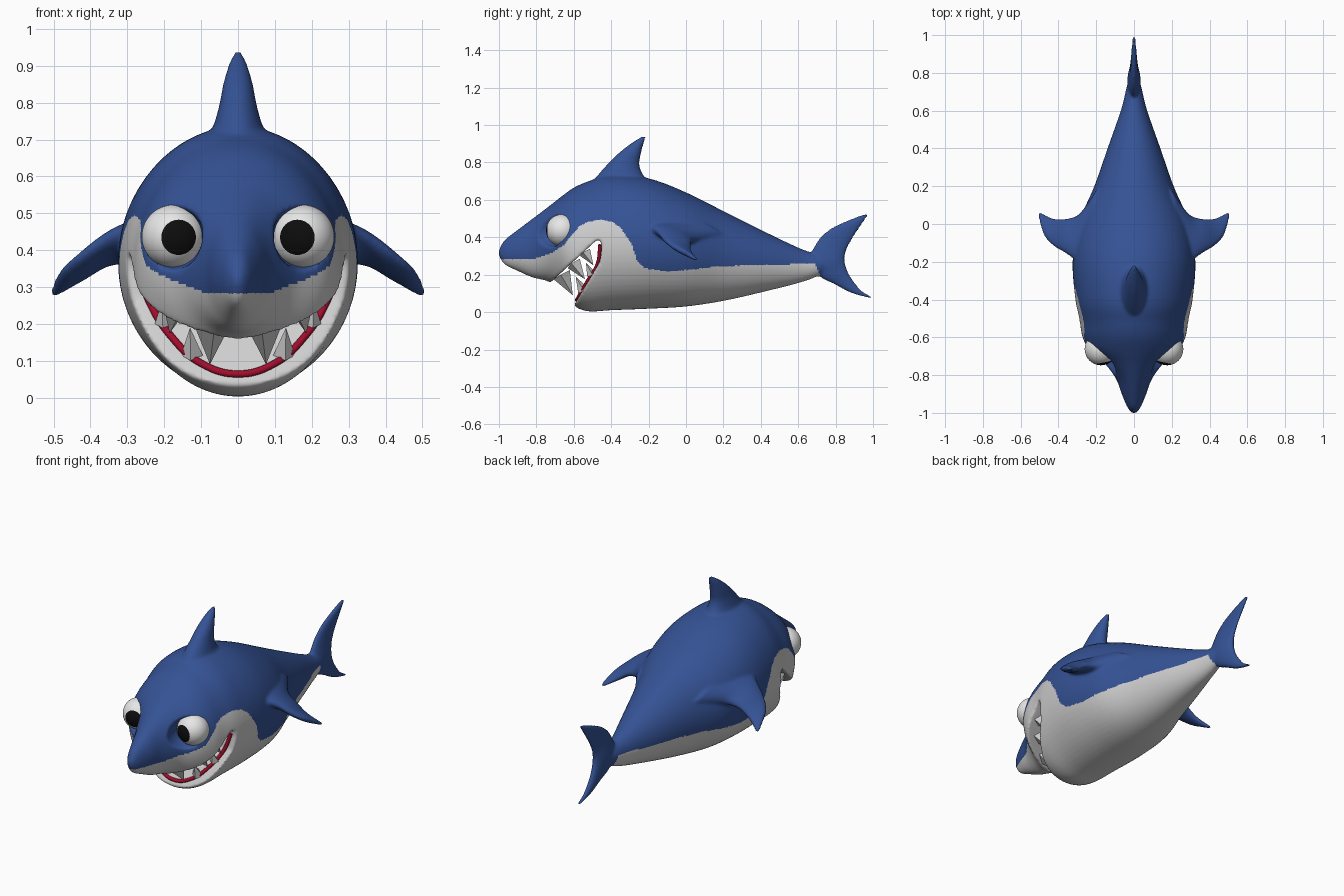
import bpy, bmesh, math
from mathutils import Vector, Matrix

if "Cube" in bpy.data.objects:
    bpy.data.objects.remove(bpy.data.objects["Cube"])


def material(name, rgb):
    m = bpy.data.materials.new(name)
    m.use_nodes = True
    m.diffuse_color = (*rgb, 1)
    bsdf = m.node_tree.nodes["Principled BSDF"]
    bsdf.inputs["Base Color"].default_value = (*rgb, 1)
    bsdf.inputs["Roughness"].default_value = 0.6
    return m


BLUE = material("deep blue", (0.035, 0.085, 0.30))
PALE = material("pale belly", (0.62, 0.62, 0.62))
WHITE = material("eye white", (0.8, 0.8, 0.8))
BLACK = material("pupil black", (0.004, 0.004, 0.004))
RED = material("gum red", (0.36, 0.004, 0.025))


def finish(bm, name, *mats):
    bmesh.ops.recalc_face_normals(bm, faces=bm.faces)
    me = bpy.data.meshes.new(name)
    bm.to_mesh(me)
    bm.free()
    for m in mats:
        me.materials.append(m)
    ob = bpy.data.objects.new(name, me)
    bpy.context.collection.objects.link(ob)
    return ob


def select(*obs):
    bpy.ops.object.select_all(action='DESELECT')
    for o in obs:
        o.select_set(True)
    bpy.context.view_layer.objects.active = obs[0]


def spline(rows, steps=5):
    """Catmull-Rom blend through rows of vectors."""
    out = []
    for i in range(len(rows) - 1):
        quad = [rows[min(max(i + k, 0), len(rows) - 1)] for k in (-1, 0, 1, 2)]
        for s in range(steps):
            t = s / steps
            out.append([0.5 * (2 * q + (r - p) * t + (2 * p - 5 * q + 4 * r - u) * t * t
                               + (3 * q - p - 3 * r + u) * t ** 3)
                        for p, q, r, u in zip(*quad)])
    return out + [rows[-1]]


def loft(name, rows, sides=40):
    """Skin elliptical rings, each given as centre and two half axes."""
    bm = bmesh.new()
    rings = []
    for c, a, b in spline(rows):
        angles = [2 * math.pi * k / sides for k in range(sides)]
        rings.append([bm.verts.new(c + a * math.cos(t) + b * math.sin(t)) for t in angles])
    for r, s in zip(rings, rings[1:]):
        for k in range(sides):
            n = (k + 1) % sides
            bm.faces.new((r[k], r[n], s[n], s[k]))
    bm.faces.new(rings[0])
    bm.faces.new(rings[-1])
    return finish(bm, name)


def fin(name, rows, across):
    """Rows hold leading point, trailing point and half thickness."""
    return loft(name, [((Vector(p) + Vector(q)) / 2, (Vector(q) - Vector(p)) / 2,
                        Vector(across).normalized() * t) for p, q, t in rows])


# Body: y, top, bottom, half width
sections = [(-1, .335, .30, .012), (-.97, .385, .255, .035), (-.9, .44, .22, .065),
            (-.82, .50, .185, .095), (-.74, .56, .165, .155), (-.67, .615, .12, .235),
            (-.6, .665, .035, .272), (-.52, .70, .004, .287), (-.4, .735, .01, .31),
            (-.2, .715, .018, .325), (0, .64, .03, .295), (.2, .54, .06, .21),
            (.4, .44, .105, .14), (.6, .345, .155, .07), (.7, .31, .19, .045),
            (.78, .29, .23, .025)]
body = loft("body", [(Vector((0, y, (t + b) / 2)), Vector((w, 0, 0)),
                      Vector((0, 0, (t - b) / 2))) for y, t, b, w in sections], 64)


def carve(cutter):
    cutter.hide_render = True
    mod = body.modifiers.new("carve", 'BOOLEAN')
    mod.operation, mod.object, mod.solver = 'DIFFERENCE', cutter, 'EXACT'
    select(body)
    bpy.ops.object.modifier_apply(modifier=mod.name)
    bpy.data.objects.remove(cutter)


# Open mouth wedge
bm = bmesh.new()
wedge = [(-.8, .091), (-.7, .18), (-.48, .383), (-.458, .385), (-.45, .35),
         (-.46, .27), (-.585, .06), (-.66, -.066)]
face = bm.faces.new([bm.verts.new((-.5, y, z)) for y, z in wedge])
side = bmesh.ops.extrude_face_region(bm, geom=[face])["geom"]
bmesh.ops.translate(bm, vec=(1, 0, 0), verts=[v for v in side if isinstance(v, bmesh.types.BMVert)])
carve(finish(bm, "mouth_cutter"))


def ball(name, centre, radii, *mats):
    bm = bmesh.new()
    bmesh.ops.create_uvsphere(bm, u_segments=48, v_segments=32, radius=1,
                              matrix=Matrix.LocRotScale(Vector(centre), None, Vector(radii)))
    return finish(bm, name, *mats)


# Eye sockets
for s in (-1, 1):
    carve(ball("socket_cutter", (s * .18, -.74, .435), (.088, .14, .088)))

# Dorsal fin and tail, as y and z of both edges plus thickness
dorsal_rows = [(-.56, .62, -.10, .62, .15), (-.49, .71, -.21, .71, .08),
               (-.43, .78, -.248, .78, .054), (-.36, .85, -.24, .85, .04),
               (-.29, .905, -.225, .905, .024), (-.235, .94, -.215, .937, .008)]
tail_rows = [(.965, .527, .975, .52, .008), (.88, .497, .945, .475, .014),
             (.77, .445, .895, .40, .018), (.70, .375, .86, .335, .025),
             (.66, .27, .848, .28, .035), (.715, .19, .862, .225, .028),
             (.79, .15, .89, .175, .02), (.88, .103, .94, .115, .014),
             (.985, .073, .998, .08, .008)]
parts = [fin(n, [((0, a, b), (0, c, d), t) for a, b, c, d, t in rows], (1, 0, 0))
         for n, rows in (("dorsal_fin", dorsal_rows), ("tail_fin", tail_rows))]

# Pectoral fins
pectoral = [((.18, -.30, .45), (.18, .20, .40), .09), ((.30, -.20, .44), (.28, .06, .39), .055),
            ((.36, -.155, .425), (.36, .028, .37), .034), ((.42, -.12, .385), (.42, .028, .33), .026),
            ((.47, -.07, .345), (.465, .045, .30), .02), ((.495, .0, .31), (.493, .062, .28), .013),
            ((.506, .04, .285), (.503, .07, .272), .006)]
for s, n in ((1, "left_fin"), (-1, "right_fin")):
    flip = lambda p: (s * p[0], p[1], p[2])
    parts.append(fin(n, [(flip(p), flip(q), t) for p, q, t in pectoral], (s * .5, 0, .85)))

# Fuse body and fins into one smooth skin
select(body, *parts)
bpy.ops.object.join()
mod = body.modifiers.new("fuse", 'REMESH')
mod.mode, mod.voxel_size = 'VOXEL', .008
bpy.ops.object.modifier_apply(modifier=mod.name)
mod = body.modifiers.new("soften", 'SMOOTH')
mod.factor, mod.iterations = .5, 7
bpy.ops.object.modifier_apply(modifier=mod.name)

# Pale underside below a wavy line along the body
line = [(-1.1, .28), (-.81, .285), (-.72, .315), (-.65, .36), (-.57, .46), (-.52, .485),
        (-.46, .495), (-.40, .485), (-.35, .45), (-.29, .36), (-.26, .27), (-.22, .235),
        (-.09, .215), (.18, .245), (.69, .26), (.715, .2)]


def is_pale(p):
    for (a, za), (b, zb) in zip(line, line[1:]):
        if a <= p.y < b:
            return p.z < za + (zb - za) * (p.y - a) / (b - a)
    return False


body.data.materials.clear()
body.data.materials.append(BLUE)
body.data.materials.append(PALE)
for f in body.data.polygons:
    f.material_index = int(is_pale(f.center))
select(body)
bpy.ops.object.shade_smooth_by_angle(angle=math.radians(50))

# Eyes with forward facing pupils
for s, n in ((1, "left_eye"), (-1, "right_eye")):
    eye = ball(n, (0, 0, 0), (.086,) * 3, WHITE, BLACK)
    eye.data.transform(Matrix.Rotation(math.pi / 2, 4, 'X'))
    gaze = Vector((-s * .2, -1, -.03)).normalized()
    eye.data.transform(Vector((0, -1, 0)).rotation_difference(gaze).to_matrix().to_4x4())
    for f in eye.data.polygons:
        f.material_index = int(f.center.normalized().dot(gaze) > .815)
    eye.location = (s * .175, -.662, .437)
    select(eye)
    bpy.ops.object.shade_smooth()


# Red gum strip along the lower lip
def wall_y(z):
    return min(-.59 + (z - .05) * .57, -.457)


half = [(.275, .36), (.24, .26), (.18, .165), (.1, .093)]
path = [(-x, z) for x, z in half] + [(0, .064)] + half[::-1]
curve = bpy.data.curves.new("gum", 'CURVE')
curve.dimensions, curve.bevel_depth, curve.use_fill_caps = '3D', .01, True
sp = curve.splines.new('BEZIER')
sp.bezier_points.add(len(path) - 1)
for pt, (x, z) in zip(sp.bezier_points, path):
    pt.co = (x, wall_y(z) - .002, z)
    pt.handle_left_type = pt.handle_right_type = 'AUTO'
curve.materials.append(RED)
bpy.context.collection.objects.link(bpy.data.objects.new("gum", curve))

# Teeth: root, tip and radius, mirrored
teeth = [((.07, -.665, .20), (.076, -.605, .09), .05), ((.165, -.60, .26), (.185, -.54, .175), .042),
         ((.222, -.54, .32), (.237, -.495, .25), .034), ((.125, -.55, .115), (.13, -.59, .19), .03),
         ((.2, -.505, .20), (.205, -.535, .265), .026)]
for s, n in ((1, "left"), (-1, "right")):
    for i, (root, tip, r) in enumerate(teeth):
        a, b = (Vector((s * p[0], p[1], p[2])) for p in (root, tip))
        bm = bmesh.new()
        bmesh.ops.create_cone(bm, cap_ends=True, segments=4, radius1=r, radius2=0, depth=(b - a).length)
        turn = (b - a).to_track_quat('Z', 'Y').to_matrix().to_4x4()
        bmesh.ops.transform(bm, verts=bm.verts, matrix=Matrix.Translation((a + b) / 2) @ turn)
        finish(bm, f"{n}_tooth_{i + 1}", PALE)
